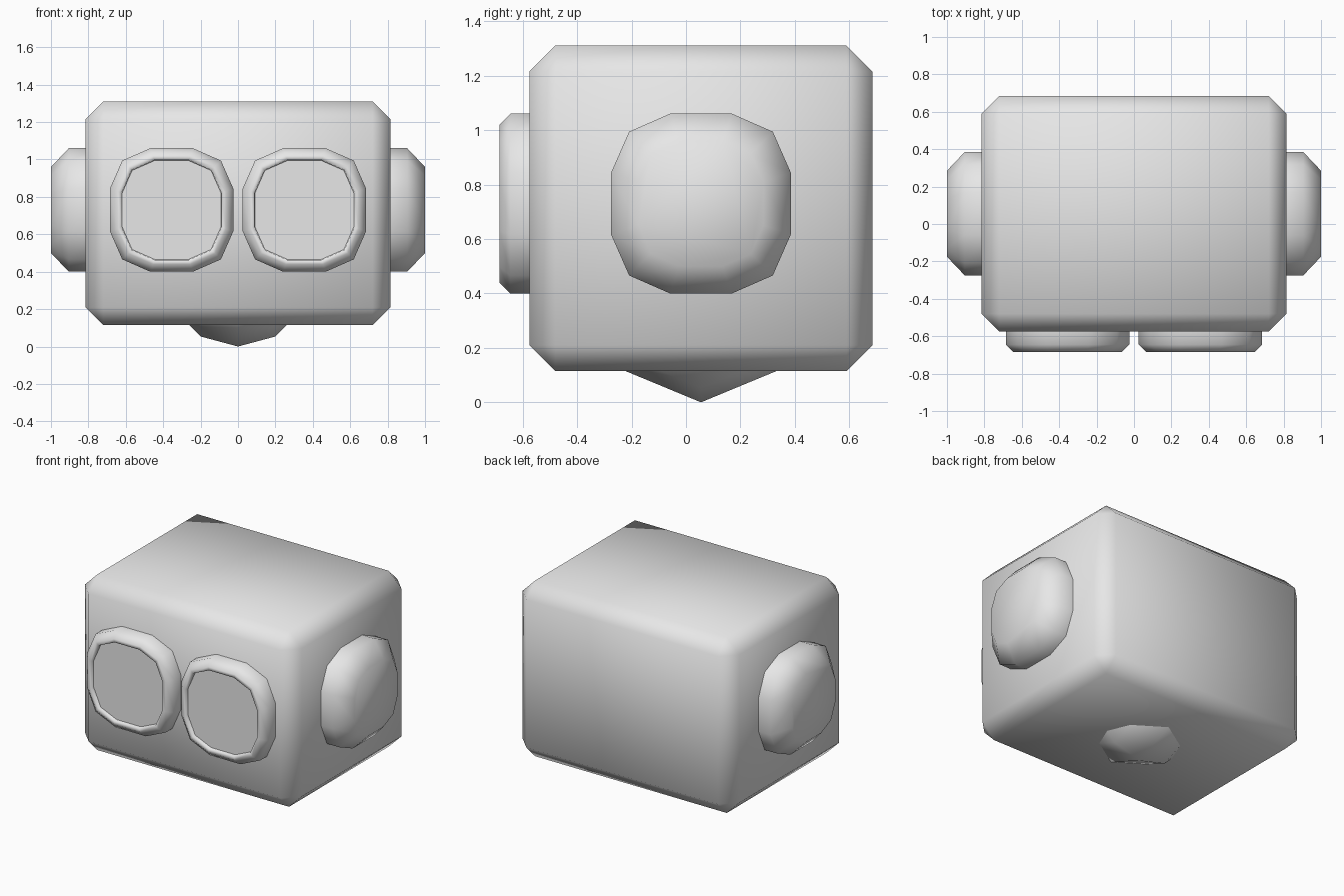
import bpy, bmesh, math
from mathutils import Matrix, Vector

if "Cube" in bpy.data.objects:
    bpy.data.objects.remove(bpy.data.objects["Cube"])

grey = bpy.data.materials.new("light grey")
grey.diffuse_color = (0.8, 0.8, 0.8, 1)
grey.use_nodes = True
grey.node_tree.nodes["Principled BSDF"].inputs["Base Color"].default_value = grey.diffuse_color


def finish(bm, name, smooth=True):
    bmesh.ops.recalc_face_normals(bm, faces=bm.faces)
    me = bpy.data.meshes.new(name)
    bm.to_mesh(me)
    bm.free()
    me.materials.append(grey)
    for p in me.polygons:
        p.use_smooth = smooth
    ob = bpy.data.objects.new(name, me)
    bpy.context.collection.objects.link(ob)
    return ob


def outline(r):
    """Rounded square with twelve corners and half width r."""
    a, b = 0.345 * r, 0.8 * r
    quarter = [(r, -a), (r, a), (b, b)]
    pts = []
    for k in range(4):
        rot = Matrix.Rotation(k * math.pi / 2, 2)
        pts += [rot @ Vector(p) for p in quarter]
    return pts


def loft(name, rings, place, cap_end=True, smooth=True):
    """Join outlines given as (half width, depth); place maps (u, v, depth) to space."""
    bm = bmesh.new()
    loops = [[bm.verts.new(place(p.x, p.y, d)) for p in outline(r)] for r, d in rings]
    for lo, hi in zip(loops, loops[1:]):
        for i in range(12):
            j = (i + 1) % 12
            bm.faces.new((lo[i], lo[j], hi[j], hi[i]))
    if cap_end:
        bm.faces.new(loops[-1])
    return finish(bm, name, smooth)


# head: box with a single chamfer on every edge
bm = bmesh.new()
bmesh.ops.create_cube(bm, size=1)
bmesh.ops.scale(bm, vec=(1.63, 1.26, 1.195), verts=bm.verts)
bmesh.ops.translate(bm, vec=(0, 0.055, 0.7125), verts=bm.verts)
bmesh.ops.bevel(bm, geom=bm.edges[:], offset=0.095, segments=1, affect='EDGES')
finish(bm, "head")

# chin: coarse ball lying on its side, poking out below the head
bm = bmesh.new()
bmesh.ops.create_uvsphere(bm, u_segments=8, v_segments=6, radius=0.4)
bmesh.ops.rotate(bm, matrix=Matrix.Rotation(math.pi / 2, 3, 'Y'), verts=bm.verts)
bmesh.ops.translate(bm, vec=(0, 0.055, 0.4), verts=bm.verts)
finish(bm, "chin")

for side, s in (("left", -1), ("right", 1)):
    # ear: chamfered rounded block on the side of the head
    loft(side + "_ear", [(0.33, 0.78), (0.33, 0.905), (0.23, 1.0)],
         lambda u, v, d: (s * d, 0.055 + u, 0.73 + v))

    # eye: raised rim with a slightly sunken flat lens
    def eye(u, v, d):
        return (s * 0.355 + u, -d, 0.73 + v)
    loft(side + "_eye_rim", [(0.33, 0.55), (0.33, 0.645), (0.29, 0.685),
                             (0.268, 0.685), (0.263, 0.66)], eye, cap_end=False)
    loft(side + "_eye_lens", [(0.265, 0.655), (0.264, 0.665)], eye, smooth=False)
